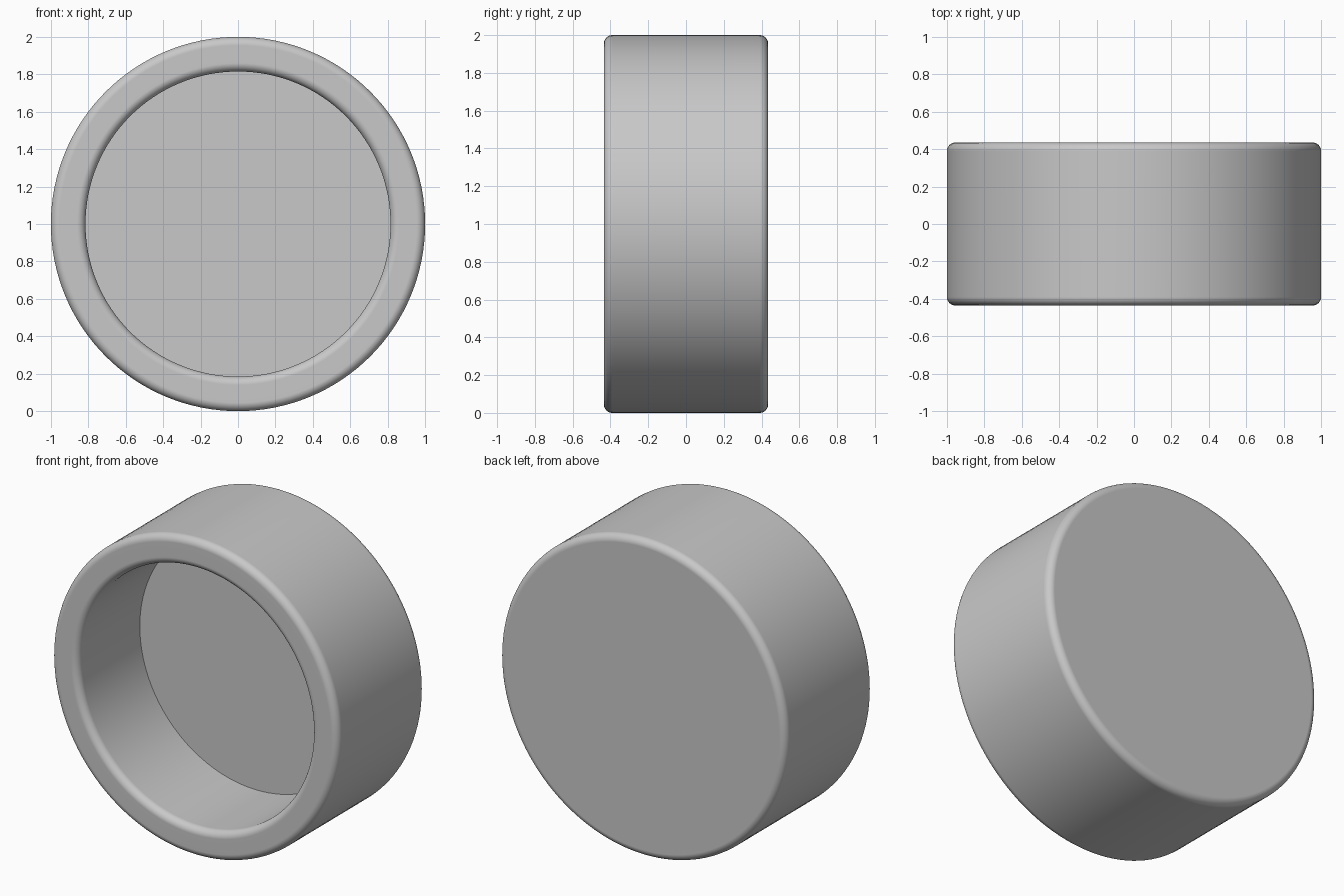
import bpy
import bmesh
from math import cos, sin, radians, tau
from mathutils import Vector

cube = bpy.data.objects.get("Cube")
if cube:
    bpy.data.objects.remove(cube)

OUTER, INNER = 1.0, 0.815      # radii of the wall
HALF, FLOOR = 0.435, 0.185     # half depth, and y of the recessed floor
ROUND = 0.045                  # radius of the rounded edges
SEGMENTS, ARC_STEPS = 128, 8

grey = bpy.data.materials.new("plain_grey")
grey.use_nodes = True
colour = (0.58, 0.58, 0.58, 1)
grey.diffuse_color = colour
grey.node_tree.nodes["Principled BSDF"].inputs["Base Color"].default_value = colour


def rounded_corner(r, y, start):
    """Quarter arc around centre (r, y), sweeping anticlockwise from start."""
    angles = [radians(start + 90 * i / ARC_STEPS) for i in range(ARC_STEPS + 1)]
    return [(r + ROUND * cos(a), y + ROUND * sin(a)) for a in angles]


# Cross-section from the recessed floor, over the rim, to the closed back
profile = [(0, FLOOR), (INNER, FLOOR)]
profile += rounded_corner(INNER + ROUND, ROUND - HALF, 180)
profile += rounded_corner(OUTER - ROUND, ROUND - HALF, 270)
profile += rounded_corner(OUTER - ROUND, HALF - ROUND, 0)
profile += [(0, HALF)]

# Revolve the cross-section around the front-to-back axis
bm = bmesh.new()
verts = [bm.verts.new((r, y, 1)) for r, y in profile]
edges = [bm.edges.new(pair) for pair in zip(verts, verts[1:])]
bmesh.ops.spin(bm, geom=verts + edges, cent=Vector((0, 0, 1)), axis=Vector((0, 1, 0)),
               angle=tau, steps=SEGMENTS, use_merge=False)
bmesh.ops.remove_doubles(bm, verts=bm.verts, dist=0.0005)
bmesh.ops.recalc_face_normals(bm, faces=bm.faces)
mesh = bpy.data.meshes.new("round_cup")
bm.to_mesh(mesh)
bm.free()

cup = bpy.data.objects.new("round_cup", mesh)
mesh.materials.append(grey)
bpy.context.collection.objects.link(cup)

# Smooth the curves, keep the floor seam crisp and the flat faces flat
bpy.ops.object.select_all(action="DESELECT")
cup.select_set(True)
bpy.context.view_layer.objects.active = cup
bpy.ops.object.shade_smooth_by_angle(angle=radians(30))
flatten = cup.modifiers.new("flat_faces", "WEIGHTED_NORMAL")
flatten.keep_sharp = True
